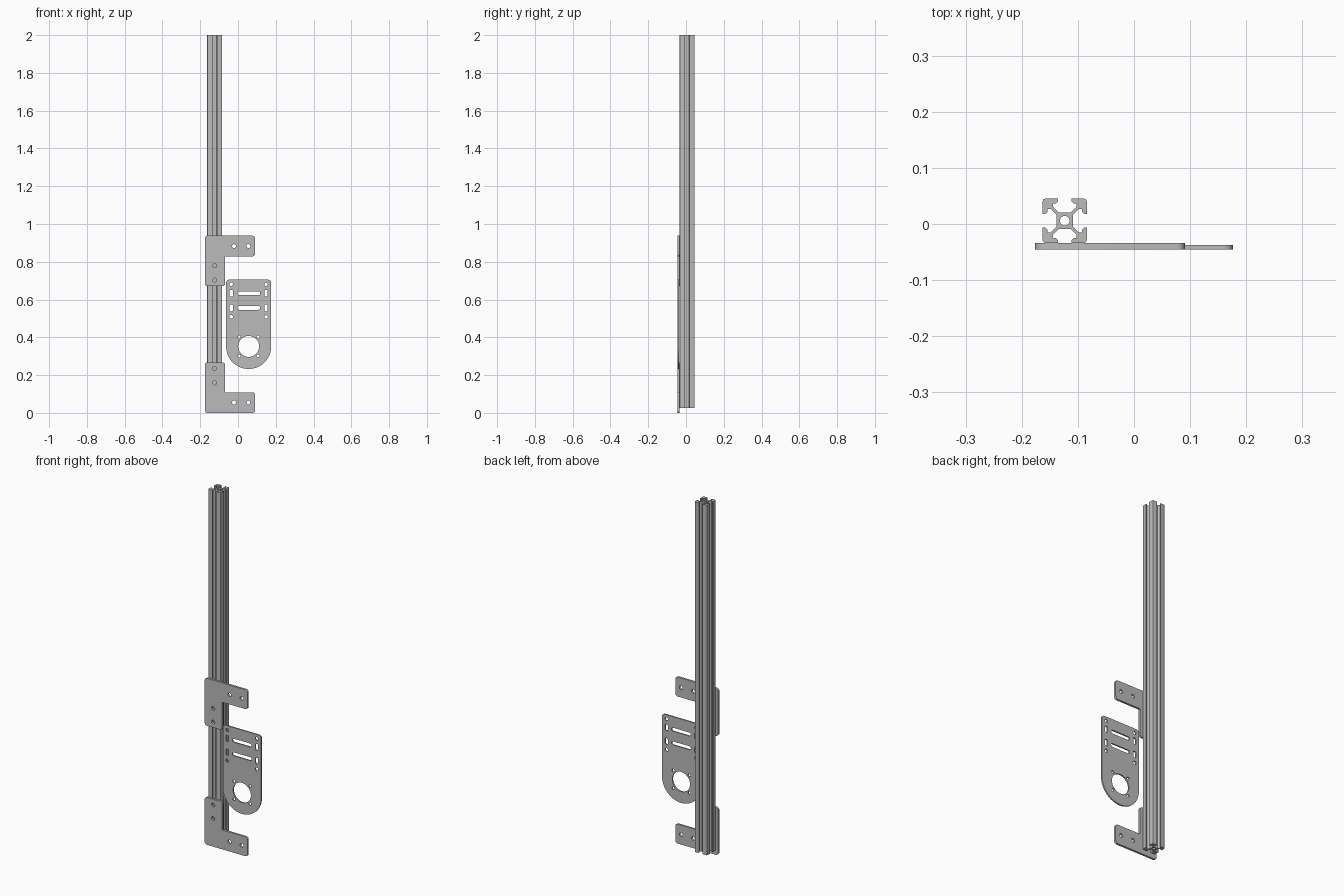
import bpy, math
from mathutils import Vector

if "Cube" in bpy.data.objects:
    bpy.data.objects.remove(bpy.data.objects["Cube"])

grey = bpy.data.materials.new("aluminium grey")
grey.diffuse_color = (0.5, 0.5, 0.5, 1)
grey.use_nodes = True
grey.node_tree.nodes["Principled BSDF"].inputs["Base Color"].default_value = grey.diffuse_color


def rounded(corners, seg=6):
    """Outline from (x, y, radius) corners, each filleted by its radius."""
    out = []
    for i, (x, y, r) in enumerate(corners):
        p = Vector((x, y))
        if r == 0:
            out.append(p)
            continue
        a = (Vector(corners[i - 1][:2]) - p).normalized()
        b = (Vector(corners[(i + 1) % len(corners)][:2]) - p).normalized()
        half = a.angle(b) / 2
        c = p + (a + b).normalized() * r / math.sin(half)
        start = p + a * r / math.tan(half) - c
        sweep = start.angle_signed(p + b * r / math.tan(half) - c)
        for k in range(seg + 1):
            t = -sweep * k / seg
            out.append(c + Vector((start.x * math.cos(t) - start.y * math.sin(t),
                                   start.x * math.sin(t) + start.y * math.cos(t))))
    return out


def rect(cx, cy, w, h, r):
    x, y = w / 2, h / 2
    return rounded([(cx - x, cy - y, r), (cx + x, cy - y, r),
                    (cx + x, cy + y, r), (cx - x, cy + y, r)], 4)


def circle(cx, cy, r, n=20):
    return [Vector((cx + r * math.cos(2 * math.pi * k / n),
                    cy + r * math.sin(2 * math.pi * k / n))) for k in range(n)]


def extrude(name, outlines, depth, location, upright):
    """Solid from an outline with holes; upright turns it to face -y."""
    cu = bpy.data.curves.new(name, 'CURVE')
    cu.dimensions, cu.fill_mode, cu.extrude = '2D', 'BOTH', depth / 2
    for pts in outlines:
        s = cu.splines.new('POLY')
        s.points.add(len(pts) - 1)
        for q, p in zip(s.points, pts):
            q.co = (p[0], p[1], 0, 1)
        s.use_cyclic_u = True
    ob = bpy.data.objects.new(name, cu)
    bpy.context.collection.objects.link(ob)
    ob.location = location
    ob.rotation_euler.x = math.pi / 2 if upright else 0
    bpy.ops.object.select_all(action='DESELECT')
    ob.select_set(True)
    bpy.context.view_layer.objects.active = ob
    bpy.ops.object.convert(target='MESH')
    ob = bpy.context.object
    bpy.ops.object.mode_set(mode='EDIT')
    bpy.ops.mesh.select_all(action='SELECT')
    bpy.ops.mesh.remove_doubles(threshold=0.00002)
    bpy.ops.mesh.normals_make_consistent(inside=False)
    bpy.ops.object.mode_set(mode='OBJECT')
    bpy.ops.object.shade_smooth_by_angle(angle=math.radians(30))
    ob.data.materials.clear()
    ob.data.materials.append(grey)


# Slotted rail: one quadrant mirrored on its diagonal, then turned four times
MM = 0.00395
side = [(3.75, 2.69), (6.36, 5.3), (7.7, 5.3), (7.7, 4.2), (8.9, 3), (10, 3)]
corner = [(10, 8.7), (9.62, 9.62), (8.7, 10)]
quadrant = side + corner + [(y, x) for x, y in reversed(side)]
rail = []
for k in range(4):
    c, s = [(1, 0), (0, 1), (-1, 0), (0, -1)][k]
    rail += [Vector((x * c - y * s, x * s + y * c)) * MM for x, y in quadrant]
extrude("slotted_rail", [rail, circle(0, 0, 2.2 * MM, 24)], 1.973,
        (-0.1235, 0.0059, 1.0135), False)

# L brackets: the upper one is the lower one flipped
for name, f in (("lower_bracket", lambda z: z), ("upper_bracket", lambda z: 0.938 - z)):
    R = 0.014
    outline = [(-0.176, 0, R), (0.0905, 0, R), (0.0905, 0.109, R),
               (-0.068, 0.109, 0), (-0.068, 0.267, R), (-0.176, 0.267, R)]
    holes = [(-0.021, 0.055), (0.055, 0.055), (-0.1235, 0.159), (-0.1235, 0.235)]
    extrude(name, [rounded([(x, f(z), r) for x, z, r in outline])]
            + [circle(x, f(z), 0.0105) for x, z in holes],
            0.0118, (0, -0.0395, 0), True)

# Motor plate: round bottom, shaft hole, screw holes and adjusting slots
CX, W, ZC = 0.0565, 0.1195, 0.352
body = rounded([(CX - W, 0.2325, W - 1e-4), (CX + W, 0.2325, W - 1e-4),
                (CX + W, 0.705, 0.016), (CX - W, 0.705, 0.016)], 16)
cuts = [circle(CX, ZC, 0.0555, 40)]
for sx in (-1, 1):
    cuts += [circle(CX + sx * 0.05, ZC + sz * 0.05, 0.008, 16) for sz in (-1, 1)]
    cuts += [circle(CX + sx * 0.092, z, 0.0095, 16) for z in (0.681, 0.508)]
    cuts += [rect(CX + sx * 0.092, z, 0.017, 0.036, 0.006) for z in (0.633, 0.556)]
cuts += [rect(CX, z, 0.12, 0.02, 0.008) for z in (0.633, 0.556)]
extrude("motor_plate", [body] + cuts, 0.0079, (0, -0.04145, 0), True)
